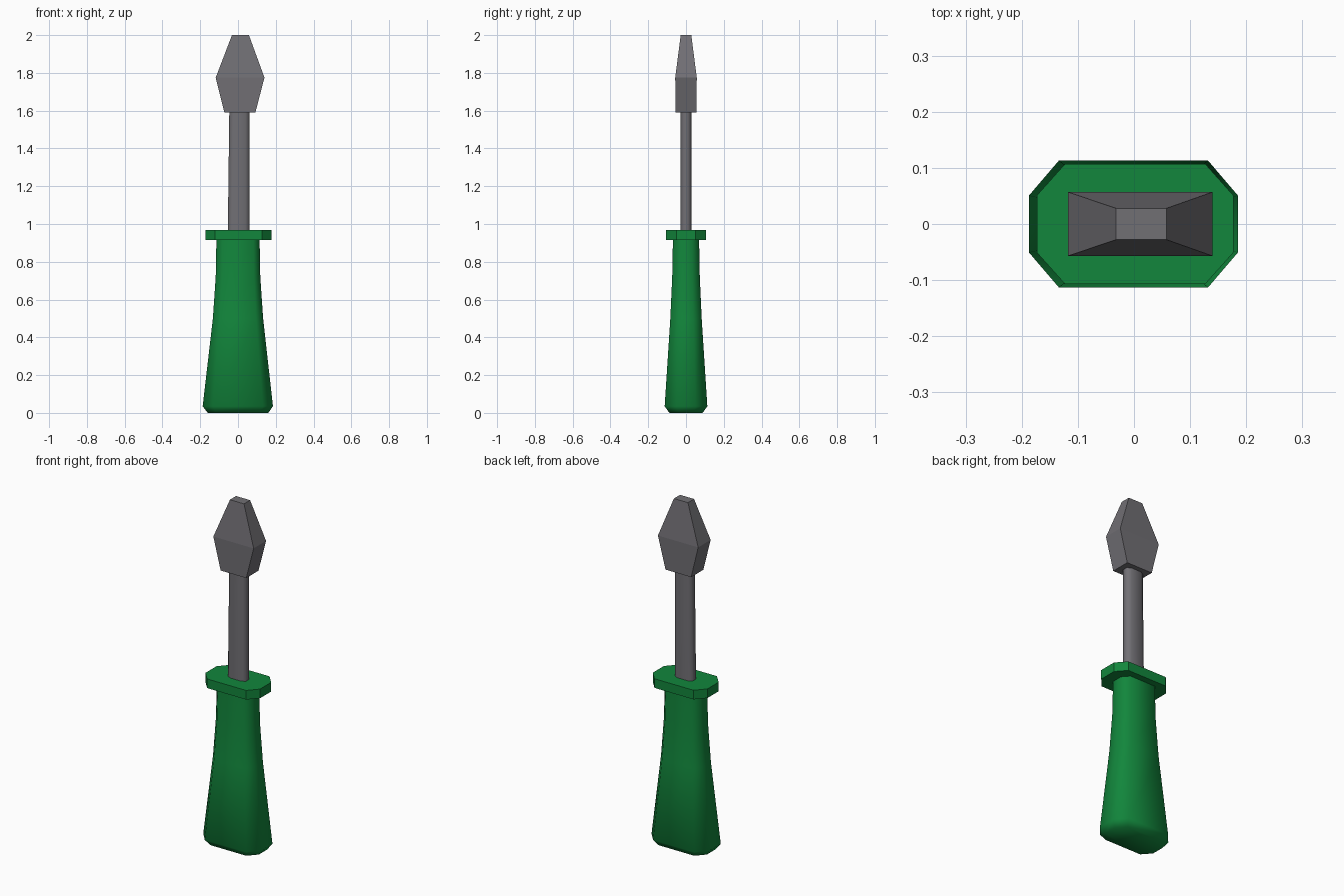
import bpy, bmesh, math

if "Cube" in bpy.data.objects:
    bpy.data.objects.remove(bpy.data.objects["Cube"])


def material(name, rgb):
    m = bpy.data.materials.new(name)
    m.diffuse_color = (*rgb, 1)
    m.use_nodes = True
    m.node_tree.nodes["Principled BSDF"].inputs["Base Color"].default_value = m.diffuse_color
    return m


green = material("green plastic", (0.006, 0.24, 0.045))
steel = material("grey steel", (0.165, 0.16, 0.175))


def ring(x0, x1, hy, cx, cy):
    """Rectangle x0..x1, +-hy with corners cut by cx, cy (no cut gives 4 points)."""
    if cx == 0:
        return [(x0, -hy), (x1, -hy), (x1, hy), (x0, hy)]
    return [(x0 + cx, -hy), (x1 - cx, -hy), (x1, -hy + cy), (x1, hy - cy),
            (x1 - cx, hy), (x0 + cx, hy), (x0, hy - cy), (x0, -hy + cy)]


def loft(name, sections, mat, smooth=None):
    """Skin through sections (z, x0, x1, half_y, cut_x, cut_y) and cap both ends."""
    bm = bmesh.new()
    rows = [[bm.verts.new((x, y, s[0])) for x, y in ring(*s[1:])] for s in sections]
    n = len(rows[0])
    for a, b in zip(rows, rows[1:]):
        for i in range(n):
            j = (i + 1) % n
            bm.faces.new((a[i], a[j], b[j], b[i]))
    bm.faces.new(rows[0][::-1])
    bm.faces.new(rows[-1])
    bmesh.ops.recalc_face_normals(bm, faces=bm.faces)
    me = bpy.data.meshes.new(name)
    bm.to_mesh(me)
    bm.free()
    me.materials.append(mat)
    ob = bpy.data.objects.new(name, me)
    bpy.context.collection.objects.link(ob)
    if smooth:
        bpy.ops.object.select_all(action='DESELECT')
        ob.select_set(True)
        bpy.context.view_layer.objects.active = ob
        bpy.ops.object.shade_smooth_by_angle(angle=math.radians(smooth))
    return ob


# Flared grip with a chamfered, softly shaded butt
loft("handle", [
    (0.00, -0.160, 0.160, 0.088, 0.045, 0.050),
    (0.035, -0.187, 0.185, 0.113, 0.053, 0.062),
    (0.50, -0.133, 0.133, 0.083, 0.038, 0.045),
    (0.72, -0.118, 0.118, 0.073, 0.034, 0.040),
    (0.93, -0.114, 0.114, 0.069, 0.033, 0.038),
], green, 65)

# Guard plate
loft("guard", [
    (0.915, -0.173, 0.177, 0.107, 0.050, 0.056),
    (0.968, -0.173, 0.177, 0.107, 0.050, 0.056),
], green)

# Shaft
loft("shaft", [
    (0.95, -0.054, 0.061, 0.028, 0.022, 0.013),
    (1.60, -0.046, 0.061, 0.028, 0.022, 0.013),
], steel, 65)

# Flat blade tip
loft("blade", [
    (1.59, -0.072, 0.092, 0.056, 0, 0),
    (1.775, -0.118, 0.140, 0.057, 0, 0),
    (2.00, -0.032, 0.058, 0.028, 0, 0),
], steel)
